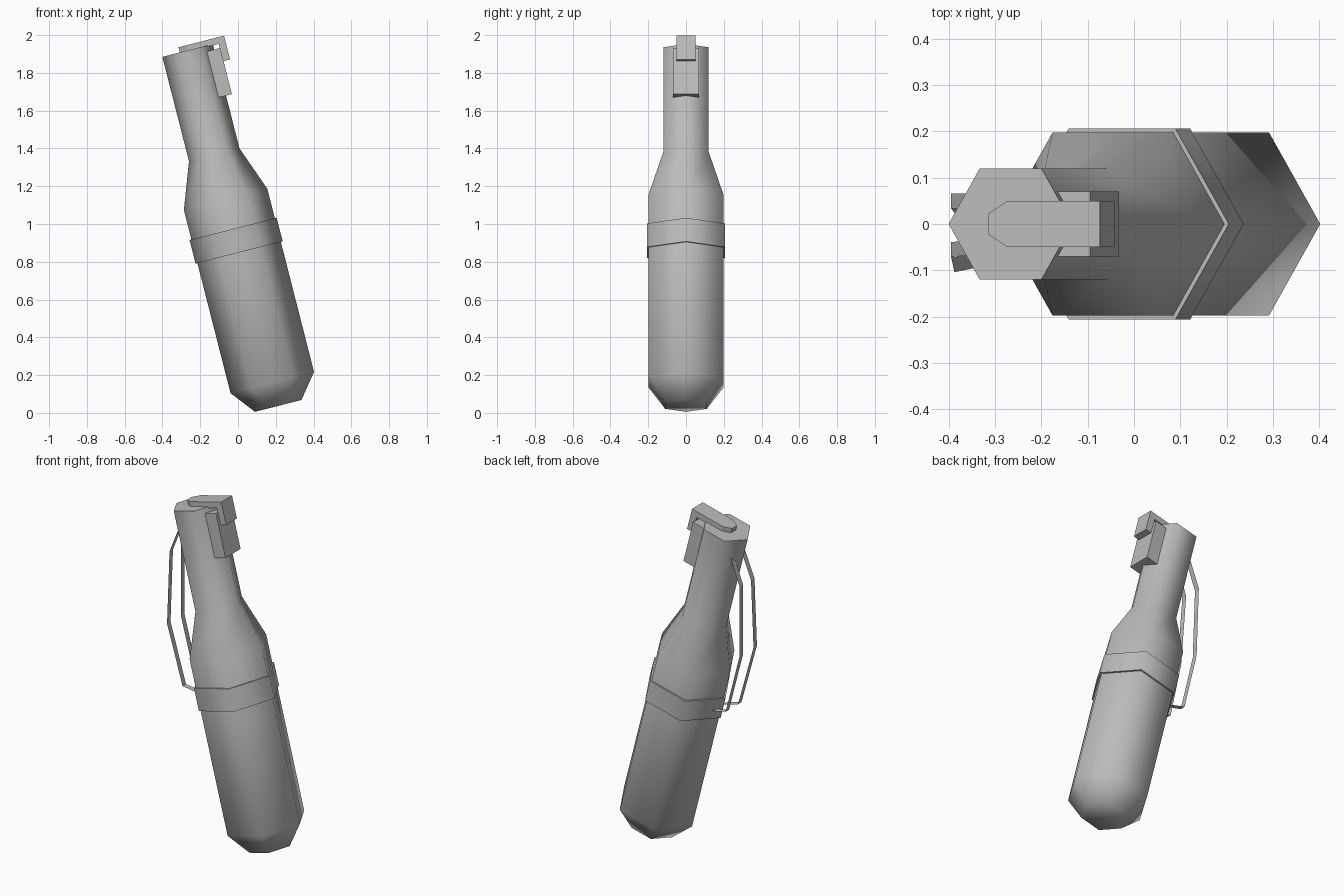
import bpy, bmesh, math
from mathutils import Matrix, Vector

cube = bpy.data.objects.get("Cube")
if cube:
    bpy.data.objects.remove(cube, do_unlink=True)

grey = bpy.data.materials.new("plain_grey")
grey.use_nodes = True
grey.diffuse_color = (0.5, 0.5, 0.5, 1)
grey.node_tree.nodes["Principled BSDF"].inputs["Base Color"].default_value = (0.5, 0.5, 0.5, 1)

# Leaning frame shared by the bottle and its fittings
LEAN = Matrix.Translation((0.213, 0, 0.037)) @ Matrix.Rotation(math.radians(-14.3), 4, 'Y')


def finish(name, bm, matrix=LEAN, smooth=False, closed=True):
    if closed:
        bmesh.ops.recalc_face_normals(bm, faces=bm.faces)
    mesh = bpy.data.meshes.new(name)
    bm.to_mesh(mesh)
    bm.free()
    mesh.materials.append(grey)
    obj = bpy.data.objects.new(name, mesh)
    bpy.context.collection.objects.link(obj)
    obj.matrix_world = matrix
    if smooth:
        bpy.ops.object.select_all(action='DESELECT')
        obj.select_set(True)
        bpy.context.view_layer.objects.active = obj
        bpy.ops.object.shade_smooth_by_angle(angle=math.radians(65))
    return obj


def hex_loft(name, profile):
    """Six-sided loft through (radius, height) pairs, capped at both ends."""
    bm = bmesh.new()
    rings = [[bm.verts.new((r * math.cos(k * math.pi / 3), r * math.sin(k * math.pi / 3), h))
              for k in range(6)] for r, h in profile]
    for low, high in zip(rings, rings[1:]):
        for k in range(6):
            n = (k + 1) % 6
            bm.faces.new((low[k], low[n], high[n], high[k]))
    bm.faces.new(rings[0][::-1])
    bm.faces.new(rings[-1])
    return finish(name, bm, smooth=True)


def prism(bm, outline, low, high):
    """Extrude a flat outline between two heights."""
    face = bm.faces.new([bm.verts.new((x, y, low)) for x, y in outline])
    moved = bmesh.ops.extrude_face_region(bm, geom=[face])["geom"]
    bmesh.ops.translate(bm, vec=(0, 0, high - low),
                        verts=[v for v in moved if isinstance(v, bmesh.types.BMVert)])
    bm.faces.new([v for v in face.verts][::-1]) if not face.is_valid else None


def rectangle(x0, x1, half):
    return [(x0, -half), (x1, -half), (x1, half), (x0, half)]


# Bottle and the raised band round it
hex_loft("bottle", [(0.127, 0), (0.228, 0.128), (0.228, 1.128), (0.138, 1.372), (0.138, 1.942)])
hex_loft("band", [(0.238, 0.838), (0.238, 0.967)])

# Block on the side of the neck
bm = bmesh.new()
prism(bm, rectangle(0.09, 0.17, 0.07), 1.66, 1.912)
finish("neck_block", bm)

# Lever plate on the cap with a turned-down end
bm = bmesh.new()
prism(bm, [(-0.043, -0.022), (0, -0.05), (0.206, -0.05),
           (0.206, 0.05), (0, 0.05), (-0.043, 0.022)], 1.935, 1.97)
prism(bm, rectangle(0.168, 0.206, 0.05), 1.84, 1.95)
finish("lever", bm)


# Two thin straps bowing out behind the neck
def strap(name, path, width=0.032):
    bm = bmesh.new()
    pairs = [[bm.verts.new(Vector(p) + Vector((0, s * width / 2, 0))) for s in (-1, 1)]
             for p in path]
    for (a, b), (c, d) in zip(pairs, pairs[1:]):
        bm.faces.new((a, b, d, c))
    finish(name, bm, Matrix.Identity(4), closed=False)


side_path = [(-0.33, 1.80), (-0.395, 1.63), (-0.388, 1.22), (-0.30, 0.87), (-0.21, 0.85)]
for name, offsets in (("front_strap", (-0.05, -0.055, -0.088, -0.07, -0.06)),
                      ("back_strap", (0.05, 0.05, 0.04, 0.045, 0.045))):
    strap(name, [(x, y, z) for (x, z), y in zip(side_path, offsets)])
